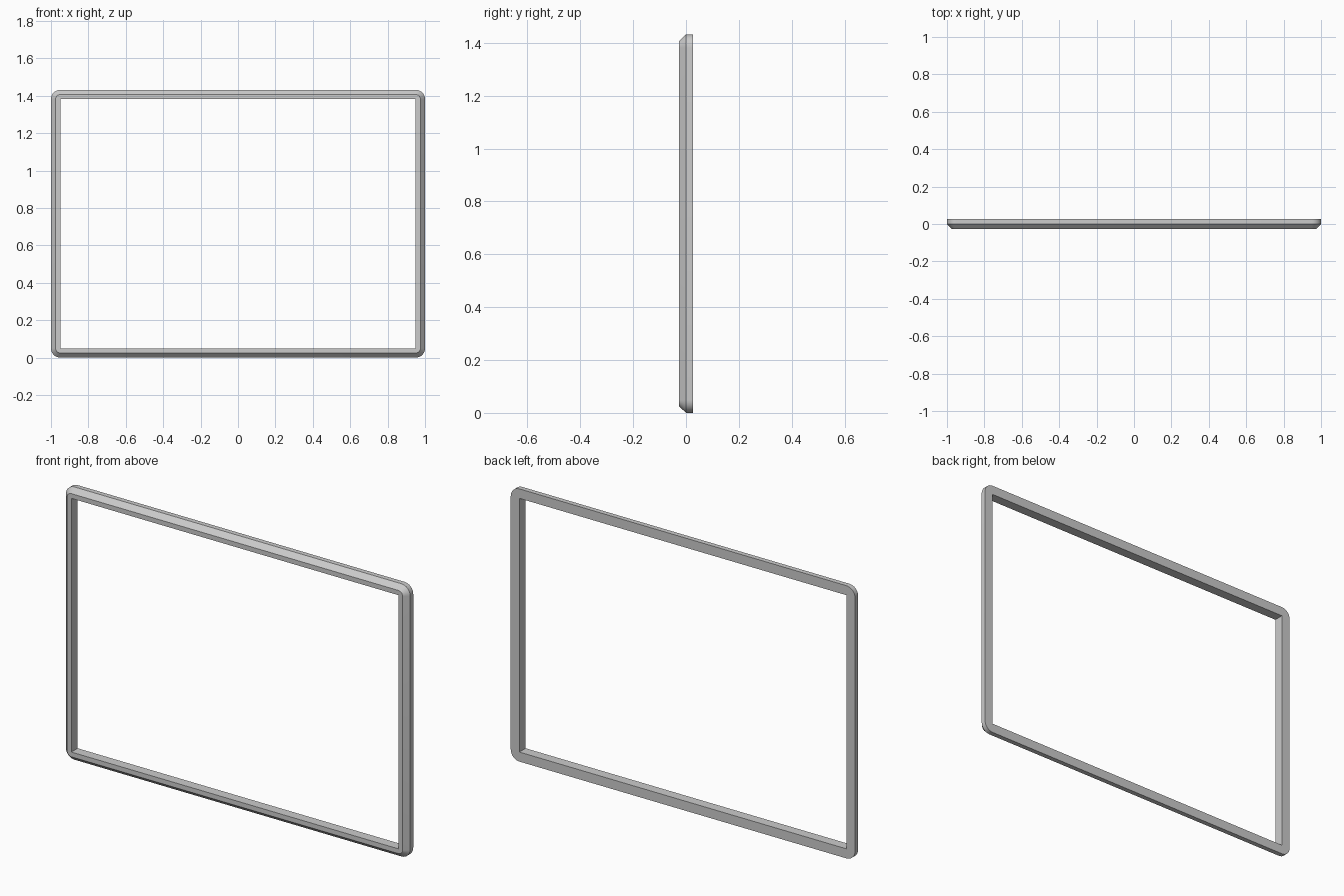
import bpy, bmesh
from math import sin, cos, pi

if "Cube" in bpy.data.objects:
    bpy.data.objects.remove(bpy.data.objects["Cube"])

W, H = 1.0, 1.432      # half width, full height
T, D = 0.05, 0.026     # bar thickness, half depth
SEG = 8                # steps per rounded corner

# Bar cross-section: (distance outward from the opening, y)
profile = [(0, D), (T, D), (T, 0), (T / 2, -D), (0, -D)]

# Opening corners with the start angle of each corner sweep
corners = [(W - T, H - T, 0), (T - W, H - T, pi / 2),
           (T - W, T, pi), (W - T, T, 3 * pi / 2)]

# Sweep the section around the opening, pivoting at each corner
bm = bmesh.new()
sections = []
for cx, cz, start in corners:
    for i in range(SEG + 1):
        a = start + i / SEG * pi / 2
        sections.append([bm.verts.new((cx + d * cos(a), y, cz + d * sin(a)))
                         for d, y in profile])

n = len(profile)
for k, s in enumerate(sections):
    t = sections[(k + 1) % len(sections)]
    for j in range(n):
        m = (j + 1) % n
        bm.faces.new((s[j], s[m], t[m], t[j]))

# Collapse the pivot points into sharp inner corners
bmesh.ops.remove_doubles(bm, verts=bm.verts[:], dist=1e-4)
bmesh.ops.recalc_face_normals(bm, faces=bm.faces[:])

mesh = bpy.data.meshes.new("picture_frame")
bm.to_mesh(mesh)
bm.free()
frame = bpy.data.objects.new("picture_frame", mesh)
bpy.context.collection.objects.link(frame)

# Smooth rounded corners, crisp bevel edges
bpy.context.view_layer.objects.active = frame
frame.select_set(True)
bpy.ops.object.shade_smooth_by_angle(angle=pi / 6)
